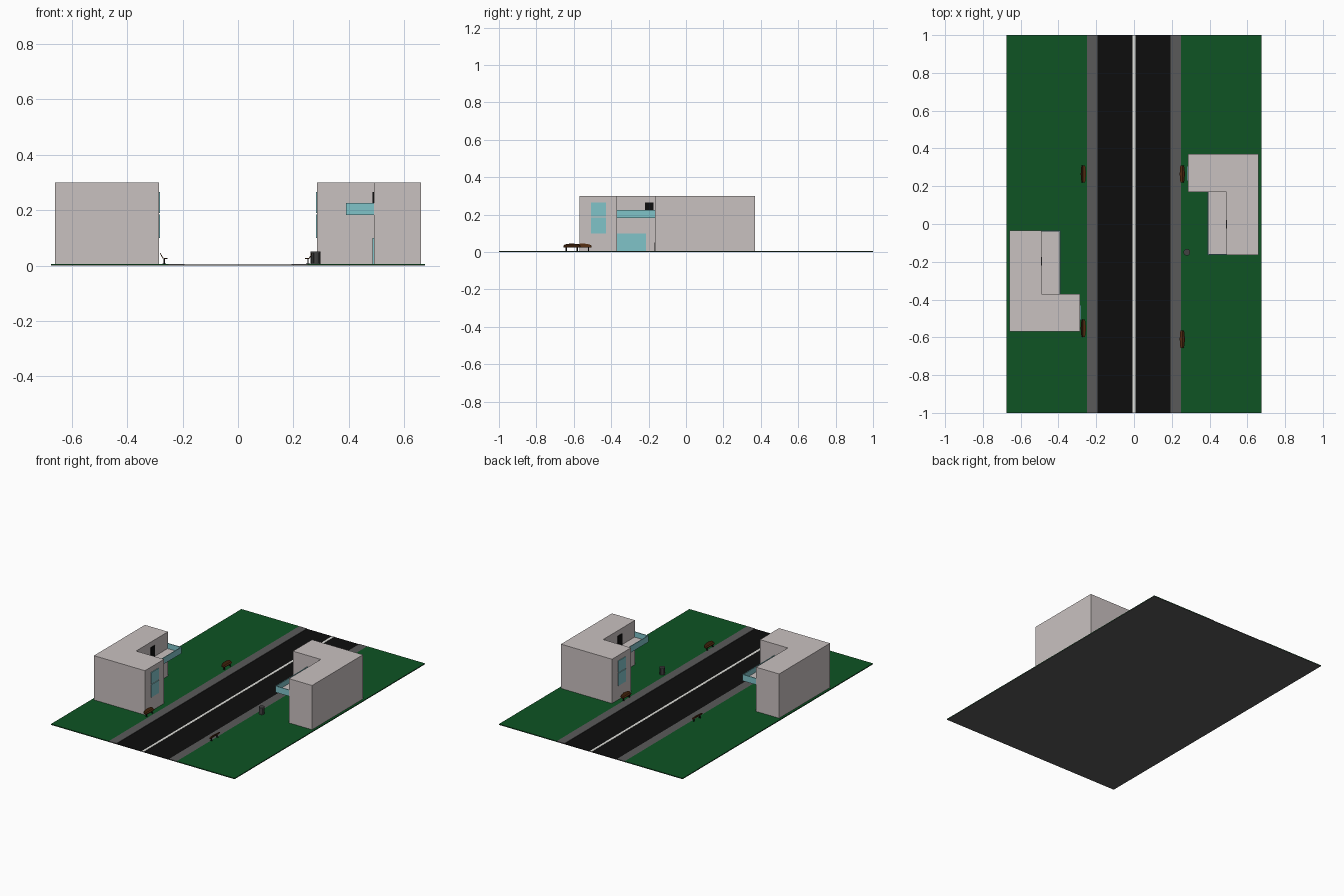
import bpy, bmesh, math
from mathutils import Matrix, Vector

if "Cube" in bpy.data.objects:
    bpy.data.objects.remove(bpy.data.objects["Cube"])


def mat(name, r, g, b):
    m = bpy.data.materials.new(name)
    lin = [((c / 255 + 0.055) / 1.055) ** 2.4 if c > 10 else c / 255 / 12.92 for c in (r, g, b)]
    m.diffuse_color = (*lin, 1)
    m.use_nodes = True
    m.node_tree.nodes["Principled BSDF"].inputs["Base Color"].default_value = m.diffuse_color
    return m


GRASS = mat("grass green", 14, 83, 36)
PAVE = mat("pavement grey", 90, 90, 90)
BLACK = mat("asphalt black", 13, 13, 13)
WHITE = mat("line white", 225, 225, 220)
WALL = mat("wall beige", 201, 193, 192)
GLASS = mat("glass teal", 128, 196, 201)
WOOD = mat("wood brown", 78, 42, 16)
METAL = mat("bin grey", 66, 66, 66)


def prism(name, outline, z0, z1, material, xf=Matrix()):
    """Extrude a counter-clockwise xy outline from z0 to z1, then transform it."""
    bm = bmesh.new()
    face = bm.faces.new([bm.verts.new((x, y, z0)) for x, y in outline])
    top = bmesh.ops.extrude_face_region(bm, geom=[face])["geom"]
    bmesh.ops.translate(bm, vec=(0, 0, z1 - z0),
                        verts=[v for v in top if isinstance(v, bmesh.types.BMVert)])
    bmesh.ops.recalc_face_normals(bm, faces=bm.faces)
    bm.transform(xf)
    me = bpy.data.meshes.new(name)
    bm.to_mesh(me)
    bm.free()
    me.materials.append(material)
    ob = bpy.data.objects.new(name, me)
    bpy.context.collection.objects.link(ob)
    return ob


def box(name, x0, x1, y0, y1, z0, z1, material, xf=Matrix()):
    return prism(name, [(x0, y0), (x1, y0), (x1, y1), (x0, y1)], z0, z1, material, xf)


def ring(r, n):
    return [(r * math.cos(2 * math.pi * i / n), r * math.sin(2 * math.pi * i / n)) for i in range(n)]


# street
box("base_slab", -0.675, 0.675, -1, 1, 0, 0.002, PAVE)
box("road", -0.193, 0.193, -1, 1, 0.002, 0.0035, BLACK)
box("centre_line", -0.008, 0.008, -1, 1, 0.0035, 0.0045, WHITE)
for side, s in (("left", -1), ("right", 1)):
    a, b = sorted((0.193 * s, 0.25 * s))
    box(side + "_sidewalk", a, b, -1, 1, 0.002, 0.006, PAVE)
    a, b = sorted((0.25 * s, 0.675 * s))
    box(side + "_lawn", a, b, -1, 1, 0.002, 0.006, GRASS)


# L-shaped house with a balcony in the corner
def house(tag, xf):
    L = [(0.285, 0.17), (0.49, 0.17), (0.49, -0.165), (0.66, -0.165), (0.66, 0.37), (0.285, 0.37)]
    prism(tag + "_house_walls", L, 0.004, 0.3, WALL, xf)
    for i, (z0, z1) in enumerate(((0.1, 0.184), (0.19, 0.265))):
        box(f"{tag}_wing_window_{i + 1}", 0.281, 0.286, 0.228, 0.308, z0, z1, GLASS, xf)
    box(tag + "_ground_window", 0.486, 0.491, 0.015, 0.17, 0.006, 0.1, GLASS, xf)
    box(tag + "_balcony_door", 0.486, 0.491, -0.025, 0.02, 0.19, 0.265, BLACK, xf)
    box(tag + "_balcony_floor", 0.393, 0.49, -0.162, 0.17, 0.183, 0.19, WALL, xf)
    box(tag + "_balcony_front_rail", 0.39, 0.395, -0.165, 0.17, 0.183, 0.225, GLASS, xf)
    box(tag + "_balcony_end_rail", 0.395, 0.49, -0.165, -0.16, 0.183, 0.225, GLASS, xf)


house("right", Matrix())
house("left", Matrix.Translation((0, -0.2, 0)) @ Matrix.Rotation(math.pi, 4, "Z"))


# bench: local +x faces the road
def bench(tag, x, y, turn):
    xf = Matrix.Translation((x, y, 0)) @ Matrix.Rotation(turn, 4, "Z")
    n = 8
    arc = [(-math.cos(math.pi * i / n), math.sin(math.pi * i / n)) for i in range(n + 1)]
    seat = [(-0.003, 0.046), (-0.003, -0.046)] + [(0.005 + 0.006 * h, 0.046 * t) for t, h in arc]
    prism(tag + "_seat", seat, 0.024, 0.028, WOOD, xf)
    # arched backrest, leaning away from the road
    lean = Matrix.Translation((-0.003, 0, 0.027)) @ Matrix.Rotation(math.radians(60), 4, "Y")
    back = [(-0.007 - 0.014 * h, 0.046 * t) for t, h in arc] + [(0, 0.046), (0, -0.046)]
    prism(tag + "_backrest", back, -0.003, 0.0, WOOD, xf @ lean)
    for i, yy in enumerate((-0.03, 0.03)):
        box(f"{tag}_post_{i + 1}", -0.002, 0.002, yy - 0.003, yy + 0.003, 0.004, 0.025, BLACK, xf)
        box(f"{tag}_foot_{i + 1}", -0.006, 0.007, yy - 0.003, yy + 0.003, 0.004, 0.008, BLACK, xf)


bench("bench_left_back", -0.266, 0.265, 0)
bench("bench_left_front", -0.266, -0.552, 0)
bench("bench_right_back", 0.253, 0.265, math.pi)
bench("bench_right_front", 0.253, -0.61, math.pi)

# litter bin
at = Matrix.Translation((0.28, -0.15, 0))
prism("bin_body", ring(0.016, 16), 0.005, 0.048, METAL, at)
prism("bin_rim", ring(0.0178, 16), 0.045, 0.051, METAL, at)
prism("bin_foot", ring(0.0178, 16), 0.005, 0.009, METAL, at)
for i in range(12):
    rib = at @ Matrix.Rotation(2 * math.pi * i / 12, 4, "Z")
    box(f"bin_rib_{i + 1}", 0.015, 0.0175, -0.0015, 0.0015, 0.009, 0.045, METAL, rib)
